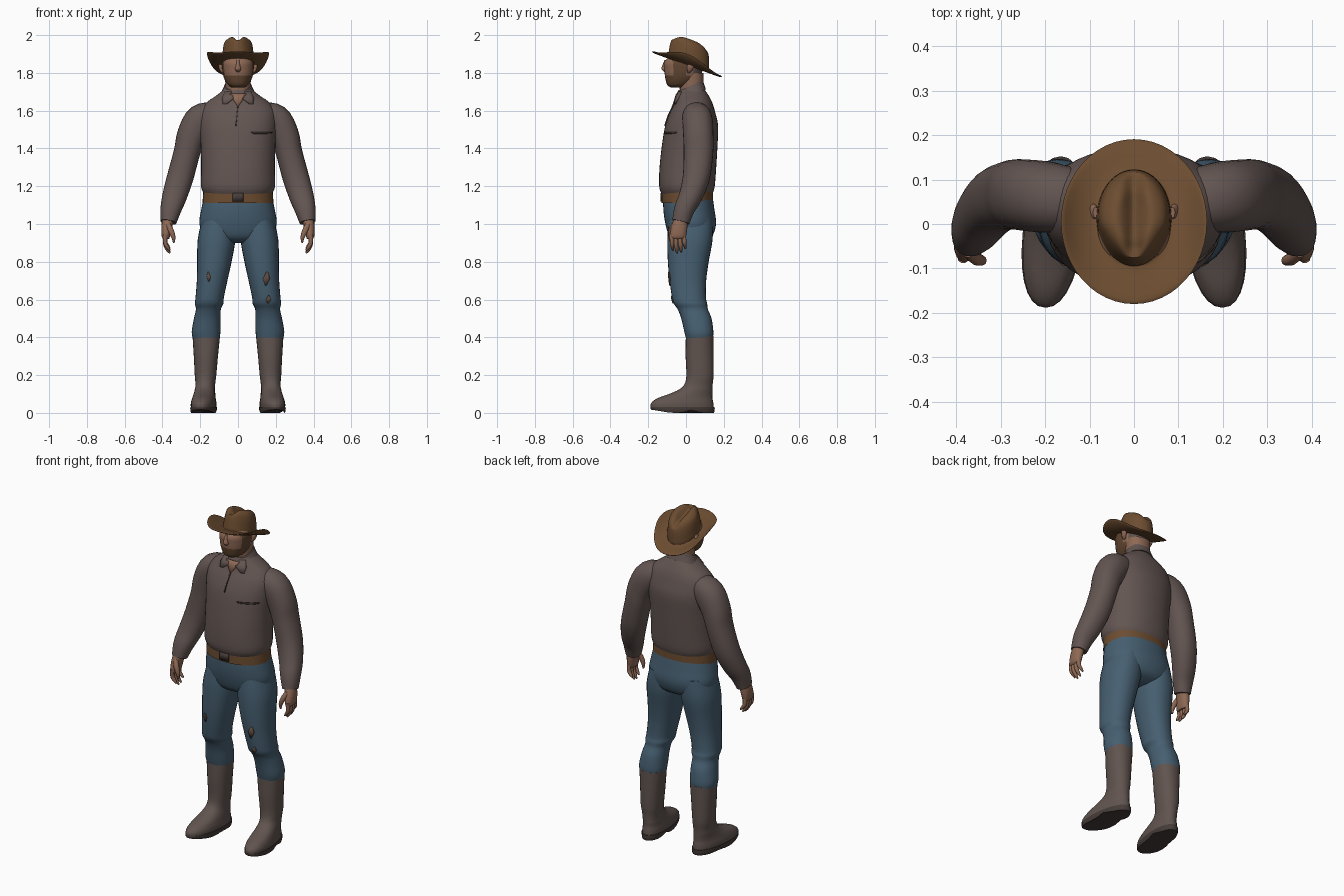
import bpy, bmesh, math
from mathutils import Vector
from mathutils.bvhtree import BVHTree

if "Cube" in bpy.data.objects:
    bpy.data.objects.remove(bpy.data.objects["Cube"], do_unlink=True)


def material(name, *rgb):
    mat = bpy.data.materials.new(name)
    mat.use_nodes = True
    mat.diffuse_color = (*rgb, 1)
    mat.node_tree.nodes["Principled BSDF"].inputs["Base Color"].default_value = (*rgb, 1)
    return mat


SHIRT = material("shirt_cloth", .125, .092, .084)
SEAM = material("shirt_seam", .05, .036, .032)
DENIM = material("blue_denim", .062, .115, .165)
WORN = material("worn_denim", .12, .075, .055)
BOOT = material("boot_leather", .118, .088, .078)
SOLE = material("dark_sole", .06, .045, .04)
LEATHER = material("brown_leather", .15, .073, .03)
SKIN = material("skin", .27, .14, .09)
BEARD = material("beard", .12, .06, .03)
HAIR = material("short_hair", .11, .08, .07)


def finish(name, bm, mat):
    """Turn a bmesh into a smooth shaded object."""
    bmesh.ops.recalc_face_normals(bm, faces=bm.faces)
    mesh = bpy.data.meshes.new(name)
    bm.to_mesh(mesh)
    bm.free()
    mesh.materials.append(mat)
    obj = bpy.data.objects.new(name, mesh)
    bpy.context.collection.objects.link(obj)
    bpy.ops.object.select_all(action='DESELECT')
    obj.select_set(True)
    bpy.context.view_layer.objects.active = obj
    bpy.ops.object.shade_smooth_by_angle(angle=math.radians(50))
    return obj


def spline(rows, steps):
    """Smoothly interpolate rows of (x, y, z, rx, ry)."""
    out = []
    last = len(rows) - 1
    for i in range(last):
        a, b, c, d = (rows[max(0, min(last, j))] for j in (i - 1, i, i + 1, i + 2))
        for k in range(steps):
            t = k / steps
            out.append([q + t * ((r - p) / 2 + t * (p - 2.5 * q + 2 * r - s / 2
                        + t * (3 * (q - r) + s - p) / 2)) for p, q, r, s in zip(a, b, c, d)])
    return out + [list(rows[last])]


def loft(name, mat, rows, side=1, seg=28, steps=4, power=2.2, follow=False, warp=None):
    """Skin elliptical sections; follow turns them along the path."""
    path = spline(rows, steps)
    centres = [Vector(r[:3]) for r in path]
    bm = bmesh.new()
    rings = []
    for i, (x, y, z, rx, ry) in enumerate(path):
        u, v = Vector((1, 0, 0)), Vector((0, 1, 0))
        if follow:
            t = (centres[min(i + 1, len(path) - 1)] - centres[max(i - 1, 0)]).normalized()
            v = (v - t * v.dot(t)).normalized()
            u = v.cross(t)
        ring = []
        for k in range(seg):
            a = math.tau * k / seg
            c, s = math.cos(a), math.sin(a)
            c = math.copysign(abs(c) ** (2 / power), c)
            s = math.copysign(abs(s) ** (2 / power), s)
            p = centres[i] + u * (rx * c) + v * (ry * s)
            if warp:
                p = Vector(warp(*p))
            ring.append(bm.verts.new((p.x * side, p.y, p.z)))
        rings.append(ring)
    for lo, hi in zip(rings, rings[1:]):
        for k in range(seg):
            n = (k + 1) % seg
            bm.faces.new((lo[k], lo[n], hi[n], hi[k]))
    bm.faces.new(rings[0])
    bm.faces.new(rings[-1])
    return finish(name, bm, mat)


def plate(name, mat, targets, rows, side=1, cols=5):
    """Thin plate laid on the front of targets; rows are (x0, x1, z)."""
    trees = [BVHTree.FromPolygons([v.co for v in o.data.vertices],
             [p.vertices[:] for p in o.data.polygons]) for o in targets]
    bm = bmesh.new()
    grid = []
    for x0, x1, z in rows:
        line = []
        for k in range(cols):
            x = side * (x0 + (x1 - x0) * k / (cols - 1))
            hits = [t.ray_cast(Vector((x, -1, z)), Vector((0, 1, 0)))[0] for t in trees]
            y = min([h.y for h in hits if h] or [0])
            line.append(bm.verts.new((x, y - .003, z)))
        grid.append(line)
    for a, b in zip(grid, grid[1:]):
        for k in range(cols - 1):
            bm.faces.new((a[k], a[k + 1], b[k + 1], b[k]))
    obj = finish(name, bm, mat)
    mod = obj.modifiers.new("thickness", 'SOLIDIFY')
    mod.thickness = .006
    mod.offset = 0
    return obj


# Shirt body, collar, belt and hips
shirt = loft("shirt_body", SHIRT, [
    (0, .005, 1.16, .18, .135), (0, .005, 1.2, .196, .147), (0, .01, 1.3, .195, .15),
    (0, .02, 1.42, .198, .147), (0, .03, 1.52, .205, .14), (0, .035, 1.59, .2, .12),
    (0, .04, 1.64, .17, .1), (0, .035, 1.68, .115, .085), (0, .03, 1.71, .075, .07)], seg=40)
collar = loft("shirt_collar", SHIRT, [
    (0, .022, 1.675, .097, .083), (0, .022, 1.71, .08, .073), (0, .024, 1.73, .072, .067)],
    warp=lambda x, y, z: (x, y, z + .45 * (y - .02)))
belt = loft("belt", LEATHER, [(0, .007, 1.11, .188, .136), (0, .007, 1.175, .184, .136)],
            seg=40, steps=1)
loft("trouser_hips", DENIM, [
    (0, .01, 1.15, .178, .13), (0, .015, 1.08, .194, .135), (0, .025, 1, .204, .134),
    (0, .025, .93, .17, .11), (0, .02, .9, .08, .06)], seg=40)

# Shirt details
plate("open_neck", SKIN, [shirt, collar],
      [(-.045, .045, 1.69), (-.03, .03, 1.665), (-.003, .003, 1.625)])
plate("button_placket", SEAM, [shirt], [(-.014, -.009, 1.52), (-.008, -.003, 1.58), (-.003, .003, 1.63)])
plate("chest_pocket_seam", SEAM, [shirt], [(.08, .175, 1.478), (.07, .18, 1.486)])
plate("belt_buckle", SOLE, [belt], [(-.03, .03, 1.12), (-.03, .03, 1.165)])


def sole_bend(x, y, z):
    arch = math.exp(-((y - .03) / .03) ** 2)
    toe = max(0, -y - .08) / .11
    return x - .1 * (y - .07), y, z + max(0, .03 - z) * (.5 * arch + .6 * toe)


def foot_turn(x, y, z):
    return x - .1 * (y - .07) * max(0, min(1, (.2 - z) / .1)), y, z


for label, s in (("left", 1), ("right", -1)):
    # Sleeve
    loft(label + "_sleeve", SHIRT, [
        (.12, .05, 1.575, .07, .07), (.195, .06, 1.55, .085, .08), (.245, .065, 1.47, .078, .08),
        (.27, .066, 1.38, .07, .078), (.305, .055, 1.25, .07, .072), (.335, .025, 1.15, .065, .062),
        (.355, -.008, 1.08, .056, .054), (.368, -.028, 1.01, .042, .046)], s, follow=True)
    plate(label + "_collar_flap", SHIRT, [shirt, collar],
          [(.035, .068, 1.7), (.022, .084, 1.665), (.06, .08, 1.635)], s)
    # Hand with four curled fingers and a thumb
    loft(label + "_palm", SKIN, [
        (.369, -.028, 1.03, .032, .036), (.378, -.036, .98, .028, .043),
        (.382, -.043, .935, .022, .043), (.38, -.043, .92, .014, .036)], s, seg=16)
    for i, reach in enumerate((.07, .085, .08, .06)):
        y = -.077 + i * .022
        loft(f"{label}_finger_{i + 1}", SKIN, [
            (.384, y, .945, .012, .011), (.385, y + .003, .935 - reach * .5, .011, .011),
            (.372, y + .006, .935 - reach * .85, .009, .009),
            (.36, y + .008, .93 - reach, .004, .004)], s, seg=10, follow=True)
    loft(label + "_thumb", SKIN, [
        (.372, -.062, 1, .014, .014), (.355, -.078, .965, .015, .014),
        (.342, -.082, .93, .011, .011), (.34, -.08, .9, .004, .004)], s, seg=10, follow=True)

    # Trouser leg, gathered at the knee
    leg = loft(label + "_trouser_leg", DENIM, [
        (.1, .025, 1.03, .088, .115), (.113, .021, .92, .1, .12), (.125, .012, .8, .091, .108),
        (.137, .01, .7, .081, .097), (.15, .016, .61, .075, .09), (.153, .024, .578, .075, .088),
        (.157, .036, .548, .066, .08), (.163, .055, .5, .07, .08), (.169, .068, .43, .076, .077),
        (.168, .071, .39, .07, .07)], s)
    # Worn spots on the denim
    spots = [(.15, .71, .018, .035), (.16, .6, .013, .02)] if s > 0 else [(.155, .72, .01, .025)]
    for i, (x, z, w, h) in enumerate(spots):
        plate(f"{label}_worn_spot_{i + 1}", WORN, [leg],
              [(x - w / 3, x, z - h), (x - w, x + w, z), (x, x + w / 2, z + h)], s)

    # Tall boot and its sole
    loft(label + "_boot", BOOT, [
        (.168, .072, .41, .073, .073), (.17, .072, .3, .064, .074), (.172, .074, .2, .057, .072),
        (.173, .066, .15, .052, .075), (.174, .05, .122, .053, .09), (.173, .025, .1, .056, .115),
        (.173, -.005, .078, .06, .145), (.173, -.02, .052, .065, .165),
        (.173, -.02, .026, .065, .167)], s, warp=foot_turn)
    loft(label + "_boot_sole", SOLE, [
        (.173, -.018, 0, .064, .166), (.173, -.018, .014, .068, .17), (.173, -.018, .032, .068, .17)],
        s, steps=2, warp=sole_bend)

    # Ear
    loft(label + "_ear", SKIN, [
        (.08, .015, 1.8, .006, .006), (.088, .02, 1.815, .01, .014),
        (.092, .026, 1.84, .011, .02), (.086, .026, 1.862, .006, .012)], s, seg=12)

# Neck, head and nose
loft("neck", SKIN, [(0, .035, 1.65, .068, .062), (0, .03, 1.71, .066, .063),
                    (0, .03, 1.8, .07, .064)])
head = loft("head", SKIN, [
    (0, -.045, 1.722, .03, .035), (0, -.034, 1.738, .055, .066), (0, -.018, 1.775, .075, .092),
    (0, -.013, 1.82, .083, .102), (0, -.01, 1.86, .083, .103), (0, .01, 1.9, .07, .085)],
    seg=48, steps=7)
head.data.materials.append(BEARD)
head.data.materials.append(HAIR)
for face in head.data.polygons:
    x, y, z = face.center
    jaw = z < 1.785 and y < .025
    sideburn = z < 1.87 and abs(x) > .055 and -.07 < y < .005
    if jaw or sideburn:
        face.material_index = 1
    elif y > .04 and z > 1.775:
        face.material_index = 2
loft("nose", SKIN, [(0, -.106, 1.868, .008, .008), (0, -.113, 1.84, .011, .012),
                    (0, -.116, 1.82, .016, .014), (0, -.108, 1.806, .01, .008)], seg=12)


# Hat: tilted back, sides of the brim curled up, crown pinched and creased
def hat_shape(x, y, z):
    height = max(0, z) / .13
    x *= 1 - .35 * max(0, min(1, -y / .09)) * height
    crease = .03 * math.exp(-(x / .02) ** 2) * max(0, min(1, (z - .1) / .03))
    curl = .05 * (abs(x) / .16) ** 4
    return x, y, z + curl - crease - .36 * y + 1.848


loft("wide_brim_hat", LEATHER, [
    (0, .01, -.006, .075, .09), (0, .006, -.005, .155, .176), (0, .006, .005, .155, .176),
    (0, .012, .007, .09, .113), (0, .015, .022, .084, .108), (0, .019, .08, .08, .102),
    (0, .022, .118, .07, .088), (0, .022, .137, .046, .06), (0, .022, .136, .02, .03),
    (0, .022, .135, .003, .005)], seg=48, power=2, warp=hat_shape)
